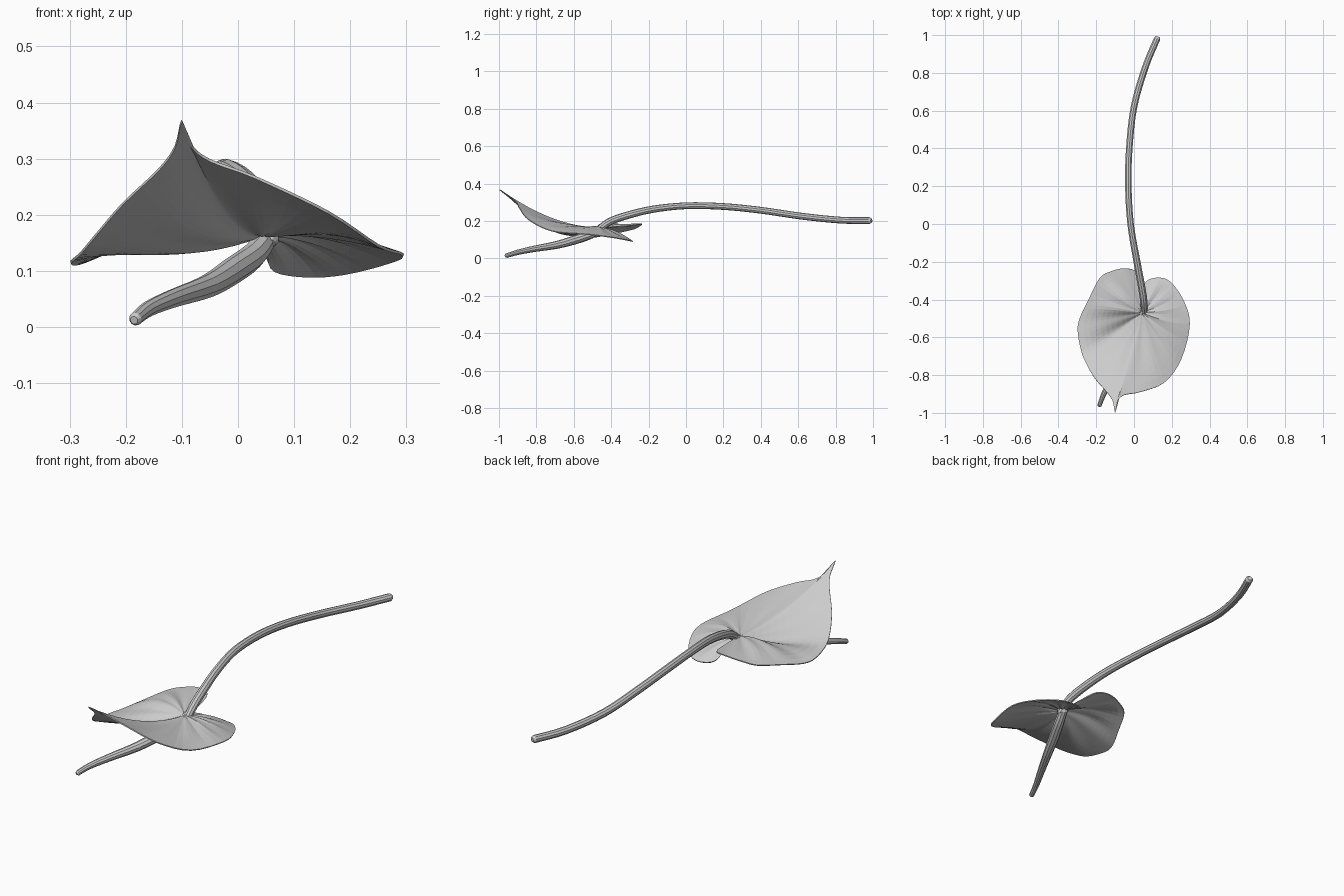
import bpy, bmesh, math
from mathutils import Vector

if "Cube" in bpy.data.objects:
    bpy.data.objects.remove(bpy.data.objects["Cube"])


def catmull(pts, steps, closed=False):
    """Smooth path through tuples of any length."""
    n, out = len(pts), []
    for i in range(n if closed else n - 1):
        idx = [i - 1, i, i + 1, i + 2]
        idx = [k % n if closed else min(max(k, 0), n - 1) for k in idx]
        quad = list(zip(*[pts[k] for k in idx]))
        for s in range(steps):
            t = s / steps
            out.append([0.5 * (2 * b + (c - a) * t + (2 * a - 5 * b + 4 * c - d) * t * t
                               + (3 * b - a - 3 * c + d) * t ** 3) for a, b, c, d in quad])
    if not closed:
        out.append(list(pts[-1]))
    return out


def finish(bm, name):
    bmesh.ops.recalc_face_normals(bm, faces=bm.faces)
    me = bpy.data.meshes.new(name)
    bm.to_mesh(me)
    bm.free()
    ob = bpy.data.objects.new(name, me)
    bpy.context.collection.objects.link(ob)
    return ob


def tube(name, pts, sides, steps):
    """Tapered round tube through (x, y, z, radius) points with domed ends."""
    path = catmull(pts, steps)
    P = [Vector(p[:3]) for p in path]
    R = [p[3] for p in path]
    d0, d1 = (P[0] - P[1]).normalized(), (P[-1] - P[-2]).normalized()
    r0, r1 = R[0], R[-1]
    P = [P[0] + d0 * r0 * 0.6] + P + [P[-1] + d1 * r1 * 0.6]
    R = [r0 * 0.6] + R + [r1 * 0.6]
    bm, rings = bmesh.new(), []
    for i, p in enumerate(P):
        t = (P[min(i + 1, len(P) - 1)] - P[max(i - 1, 0)]).normalized()
        u = t.cross(Vector((1, 0, 0))).normalized()
        v = t.cross(u)
        rings.append([bm.verts.new(p + R[i] * (math.cos(a) * u + math.sin(a) * v))
                      for a in (2 * math.pi * k / sides for k in range(sides))])
    for a, b in zip(rings, rings[1:]):
        for k in range(sides):
            bm.faces.new((a[k], a[(k + 1) % sides], b[(k + 1) % sides], b[k]))
    bm.faces.new(rings[0])
    bm.faces.new(rings[-1])
    return finish(bm, name)


# long curved stem
tube("stem", [(0.123, 0.982, 0.202, .018), (0.06, 0.83, 0.204, .018), (0.0, 0.62, 0.225, .018),
              (-0.025, 0.4, 0.257, .018), (-0.03, 0.2, 0.277, .018), (-0.018, 0.0, 0.281, .018),
              (0.012, -0.18, 0.262, .019), (0.038, -0.32, 0.228, .02),
              (0.052, -0.41, 0.195, .02), (0.055, -0.465, 0.155, .018)], 10, 4)

# flower spike below the leaf
tube("spike", [(0.05, -0.45, 0.16, .02), (0.027, -0.51, 0.127, .023), (-0.01, -0.59, 0.1, .024),
               (-0.055, -0.69, 0.072, .021), (-0.115, -0.81, 0.051, .017),
               (-0.16, -0.9, 0.032, .014), (-0.183, -0.96, 0.014, .012)], 10, 3)

# heart-shaped leaf: outline lofted in rings toward the stem joint
outline = [(.038, -.44, .165), (.037, -.34, .168), (.015, -.255, .18), (-.05, -.235, .184),
           (-.12, -.25, .172), (-.18, -.285, .155), (-.24, -.4, .13), (-.283, -.49, .113),
           (-.298, -.56, .115), (-.28, -.67, .132), (-.25, -.745, .168), (-.205, -.82, .22),
           (-.14, -.895, .282), (-.112, -.94, .322), (-.1, -.996, .367), (-.085, -.935, .325),
           (-.05, -.905, .297), (.03, -.89, .267), (.16, -.84, .205), (.25, -.715, .145),
           (.295, -.53, .128), (.26, -.4, .112), (.19, -.305, .095), (.125, -.285, .09),
           (.065, -.305, .1), (.05, -.36, .13), (.046, -.44, .163)]
centre = Vector((0.043, -0.47, 0.163))
edge = [Vector(e) for e in catmull(outline, 4, closed=True)]
n, RINGS = len(edge), 12
# inner rings follow a rounder outline, so the pointed tip leaves no crease
soft = list(edge)
for _ in range(40):
    soft = [soft[i] if i < 14 or i > n - 18 else
            (soft[i - 1] + 2 * soft[i] + soft[(i + 1) % n]) / 4 for i in range(n)]
# swellings of the blade: (direction in degrees, width, height)
swells = [(-10, 38, .012), (160, 38, .03), (222, 28, -.03)]
bm = bmesh.new()
mid = bm.verts.new(centre)
rings = []
for j in range(1, RINGS + 1):
    t = j / RINGS
    ring = []
    for i in range(n):
        d = soft[i].lerp(edge[i], t ** 3) - centre
        ang = math.degrees(math.atan2(d.y, d.x))
        amp = 0.003 * math.sin(math.radians(ang * 13))
        for a, w, h in swells:
            diff = (ang - a + 180) % 360 - 180
            amp += h * math.exp(-(diff / w) ** 2)
        z = centre.z + d.z * t ** 1.7 + amp * 4 * t * (1 - t)
        ring.append(bm.verts.new((centre.x + d.x * t, centre.y + d.y * t, z)))
    rings.append(ring)
for i in range(n):
    k = (i + 1) % n
    bm.faces.new((mid, rings[0][i], rings[0][k]))
    for a, b in zip(rings, rings[1:]):
        bm.faces.new((a[i], b[i], b[k], a[k]))
leaf = finish(bm, "leaf")
sol = leaf.modifiers.new("thickness", 'SOLIDIFY')
sol.thickness = 0.005
sol.offset = 0
